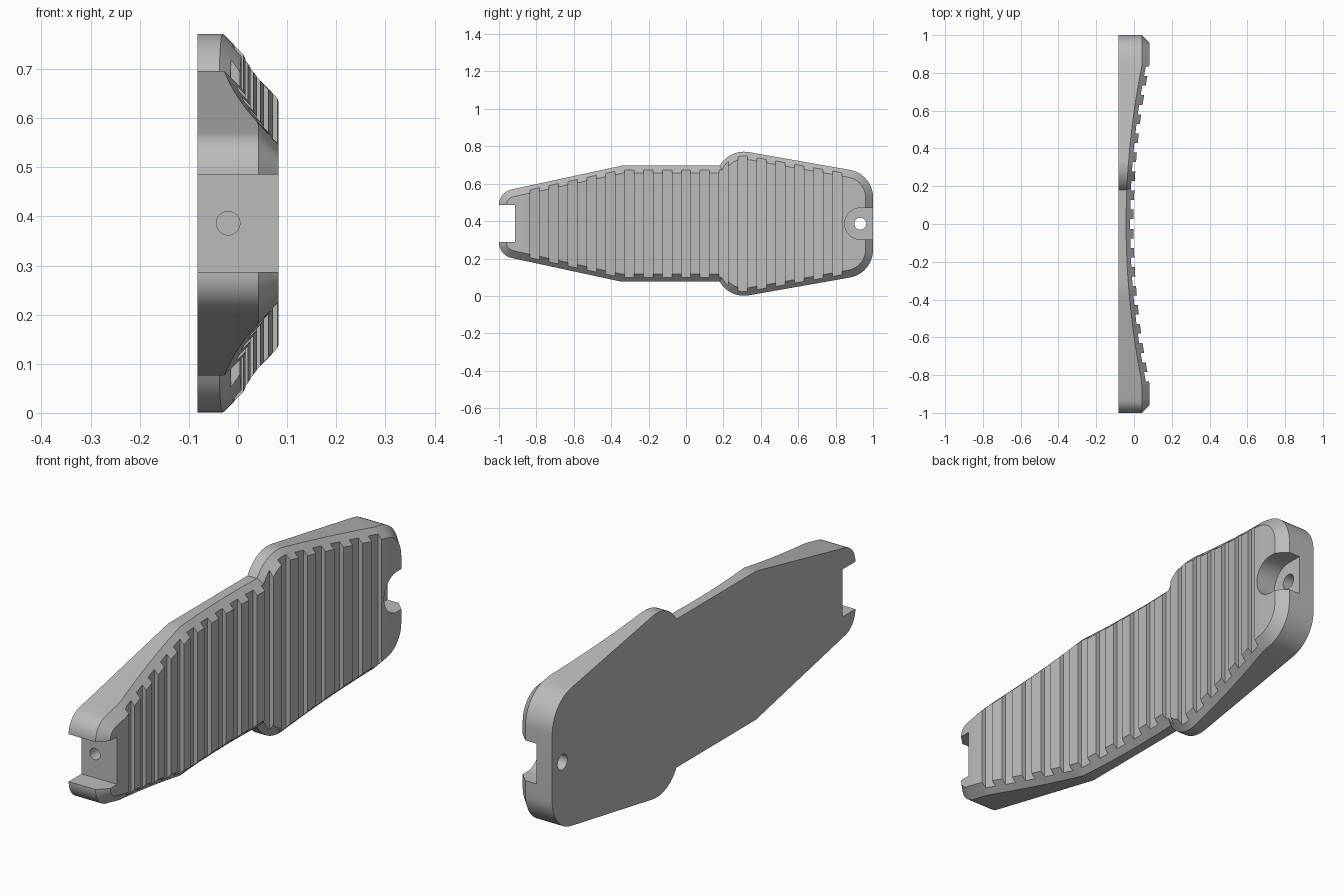
import bpy, bmesh
from math import sin, cos, radians, ceil
from mathutils import Vector

if "Cube" in bpy.data.objects:
    bpy.data.objects.remove(bpy.data.objects["Cube"])

MID = 0.386      # height of the centre line
BACK = -0.082    # flat back plane
BEVEL = 0.04     # width of the rim chamfer

grey = bpy.data.materials.new("plain grey")
grey.use_nodes = True
grey.diffuse_color = (0.5, 0.5, 0.5, 1)
grey.node_tree.nodes["Principled BSDF"].inputs["Base Color"].default_value = (0.5, 0.5, 0.5, 1)


def rim(y):
    """Depth of the dished rim along the length."""
    return -0.042 + 0.084 * min(1, abs(y) / 0.84) ** 2


def arc(cy, cz, r, start, end, n):
    return [Vector((cy + r * cos(radians(start + (end - start) * i / n)),
                    cz + r * sin(radians(start + (end - start) * i / n)))) for i in range(n + 1)]


def make_object(name, bm):
    bmesh.ops.recalc_face_normals(bm, faces=bm.faces)
    mesh = bpy.data.meshes.new(name)
    bm.to_mesh(mesh)
    bm.free()
    mesh.materials.append(grey)
    obj = bpy.data.objects.new(name, mesh)
    bpy.context.collection.objects.link(obj)
    return obj


def prism(bm, points, direction):
    """Extrude a closed outline along a direction."""
    face = bm.faces.new([bm.verts.new(p) for p in points])
    out = bmesh.ops.extrude_face_region(bm, geom=[face])
    verts = [g for g in out["geom"] if isinstance(g, bmesh.types.BMVert)]
    bmesh.ops.translate(bm, verts=verts, vec=direction)


def cut(target, name, bm):
    cutter = make_object(name, bm)
    cutter.hide_render = True
    mod = target.modifiers.new(name, 'BOOLEAN')
    mod.operation = 'DIFFERENCE'
    mod.solver = 'EXACT'
    mod.object = cutter
    bpy.context.view_layer.objects.active = target
    bpy.ops.object.modifier_apply(modifier=name)
    bpy.data.objects.remove(cutter)


# Half outline from the narrow end to the wide end
corners = (arc(-0.915, 0.1, 0.085, 180, 102, 10)
           + [Vector((-0.345, 0.31))]
           + arc(0.31, 0.235, 0.15, 150, 80, 12)
           + arc(0.85, 0.14, 0.15, 80, 0, 12))
half = [corners[0]]
for a, b in zip(corners, corners[1:]):
    n = max(1, ceil((b - a).length / 0.04))
    half += [a.lerp(b, i / n) for i in range(1, n + 1)]

# Mitred inset of that outline
mirror = lambda p: Vector((p.x, -p.y))
chain = [mirror(half[0])] + half + [mirror(half[-1])]
inset = []
for a, p, b in zip(chain, chain[1:], chain[2:]):
    n1, n2 = [Vector((d.y, -d.x)).normalized() for d in (p - a, b - p)]
    inset.append(p + (n1 + n2) * (BEVEL / (1 + n1.dot(n2))))

# Body: back outline, dished rim and chamfered front face
bm = bmesh.new()
layers = []
for pts, depth in ((half, lambda y: BACK), (half, rim), (inset, lambda y: rim(y) + BEVEL)):
    layers.append([[bm.verts.new((depth(p.x), p.x, MID + s * p.y)) for p in pts] for s in (1, -1)])
for low, high in zip(layers, layers[1:]):
    ring_a = low[0] + low[1][::-1]
    ring_b = high[0] + high[1][::-1]
    for i in range(len(ring_a)):
        j = (i + 1) % len(ring_a)
        bm.faces.new((ring_a[i], ring_a[j], ring_b[j], ring_b[i]))
bm.faces.new(layers[0][0] + layers[0][1][::-1])
top, bottom = layers[2]
for i in range(len(top) - 1):
    bm.faces.new((top[i], top[i + 1], bottom[i + 1], bottom[i]))
body = make_object("ribbed_grip_plate", bm)

# Grooves between the ribs
bm = bmesh.new()
pitch = 0.0505
for k in range(-8, 9):
    ys = [2 * k * pitch + pitch * (t / 4 - 0.5) for t in range(5)]
    floor = [(rim(y) + 0.022, y, -0.1) for y in ys]
    prism(bm, floor + [(0.2, ys[-1], -0.1), (0.2, ys[0], -0.1)], (0, 0, 1))
cut(body, "grooves", bm)

# Square notch in the narrow end
bm = bmesh.new()
prism(bm, [(-0.2, y, MID + z) for y, z in
           ((-1.1, -0.099), (-0.915, -0.099), (-0.915, 0.099), (-1.1, 0.099))], (0.4, 0, 0))
cut(body, "end_notch", bm)

# Pin hole inside the notch
bm = bmesh.new()
prism(bm, [(-0.02 + p.x, -0.95, MID + p.y) for p in arc(0, 0, 0.024, 0, 345, 23)], (0, 0.2, 0))
cut(body, "pin_hole", bm)

# Open round recess in the wide end
bm = bmesh.new()
slot = arc(0.932, 0, 0.084, 90, 270, 24) + [Vector((1.1, -0.084)), Vector((1.1, 0.084))]
prism(bm, [(-0.01, p.x, MID + p.y) for p in slot], (0.3, 0, 0))
cut(body, "round_recess", bm)

# Screw hole through the recess
bm = bmesh.new()
prism(bm, [(-0.2, p.x, MID + p.y) for p in arc(0.932, 0, 0.032, 0, 345, 23)], (0.4, 0, 0))
cut(body, "screw_hole", bm)

# Smooth the round edges only
bpy.ops.object.select_all(action='DESELECT')
body.select_set(True)
bpy.context.view_layer.objects.active = body
bpy.ops.object.shade_smooth_by_angle(angle=radians(20))
